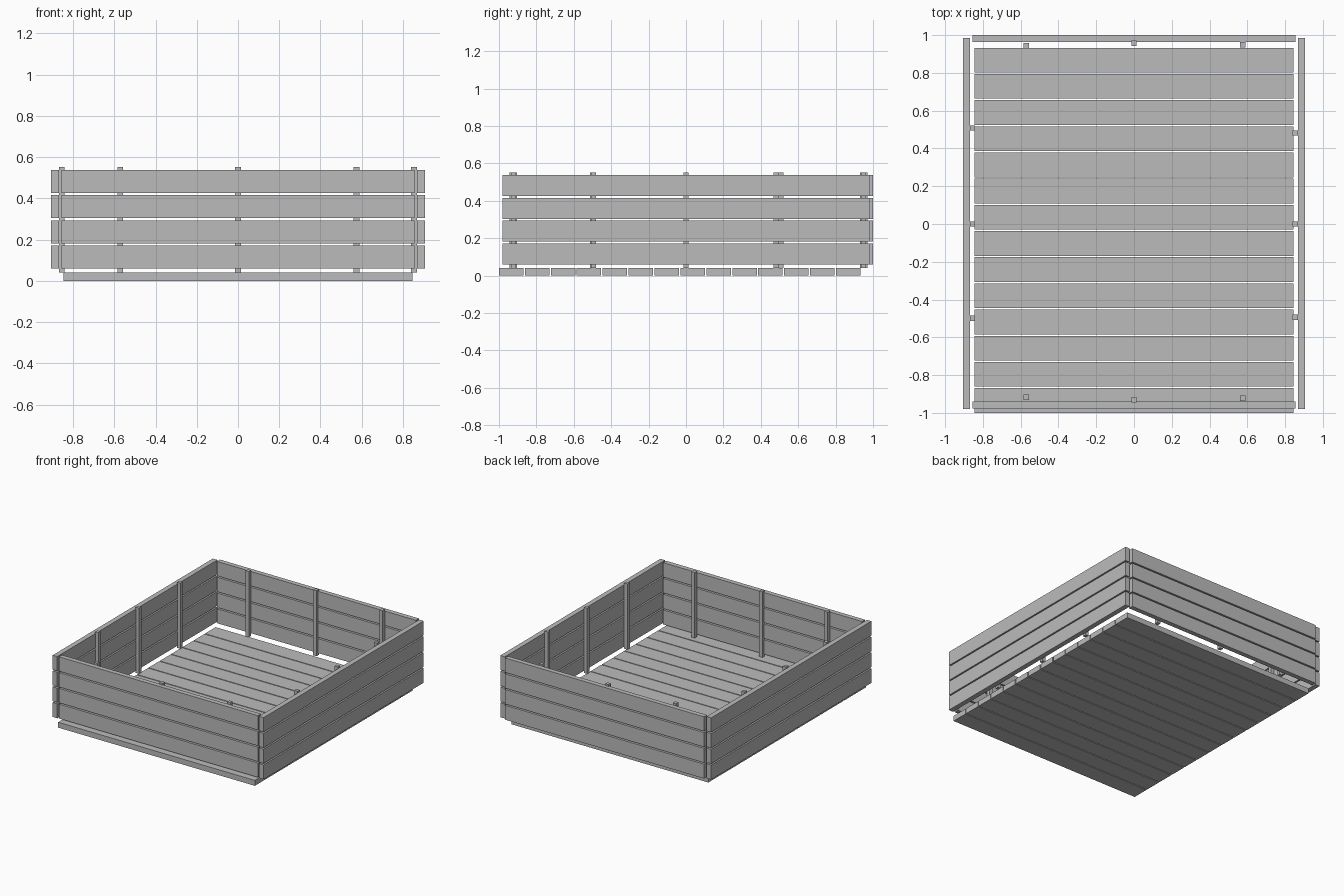
import bpy

old = bpy.data.objects.get("Cube")
if old:
    bpy.data.objects.remove(old, do_unlink=True)

GREY = (0.5, 0.5, 0.5, 1.0)
mat = bpy.data.materials.new("plain grey")
mat.use_nodes = True
mat.diffuse_color = GREY
mat.node_tree.nodes["Principled BSDF"].inputs["Base Color"].default_value = GREY


def box(name, x, y, z):
    """Box from (low, high) ranges along each axis."""
    bpy.ops.mesh.primitive_cube_add(size=1, location=[sum(r) / 2 for r in (x, y, z)])
    ob = bpy.context.object
    ob.name = name
    ob.scale = [r[1] - r[0] for r in (x, y, z)]
    bpy.ops.object.transform_apply(location=False, rotation=False, scale=True)
    ob.data.materials.append(mat)


# Floor planks
FLOOR_TOP = 0.042
for i in range(14):
    y = -1 + i * 0.1386
    box(f"floor_plank_{i + 1}", (-0.845, 0.845), (y, y + 0.131), (0, FLOOR_TOP))

# Wall boards, four high on each side
for i in range(4):
    low = 0.059 + i * 0.1225
    z = (low, low + 0.112)
    box(f"front_board_{i + 1}", (-0.855, 0.855), (-0.976, -0.939), z)
    box(f"back_board_{i + 1}", (-0.855, 0.855), (0.963, 1.0), z)
    box(f"right_board_{i + 1}", (-0.906, -0.867), (-0.98, 0.985), z)
    box(f"left_board_{i + 1}", (0.867, 0.906), (-0.98, 0.985), z)

# Thin upright posts inside the walls
posts = {
    "front_post": [(-0.571, -0.917), (0, -0.931), (0.575, -0.922)],
    "back_post": [(-0.571, 0.943), (0, 0.957), (0.575, 0.949)],
    "right_post": [(-0.855, -0.499), (-0.855, 0), (-0.855, 0.508)],
    "left_post": [(0.853, -0.494), (0.853, 0), (0.853, 0.482)],
}
HALF = 0.014
for name, spots in posts.items():
    for i, (x, y) in enumerate(spots):
        box(f"{name}_{i + 1}", (x - HALF, x + HALF), (y - HALF, y + HALF), (FLOOR_TOP, 0.552))
